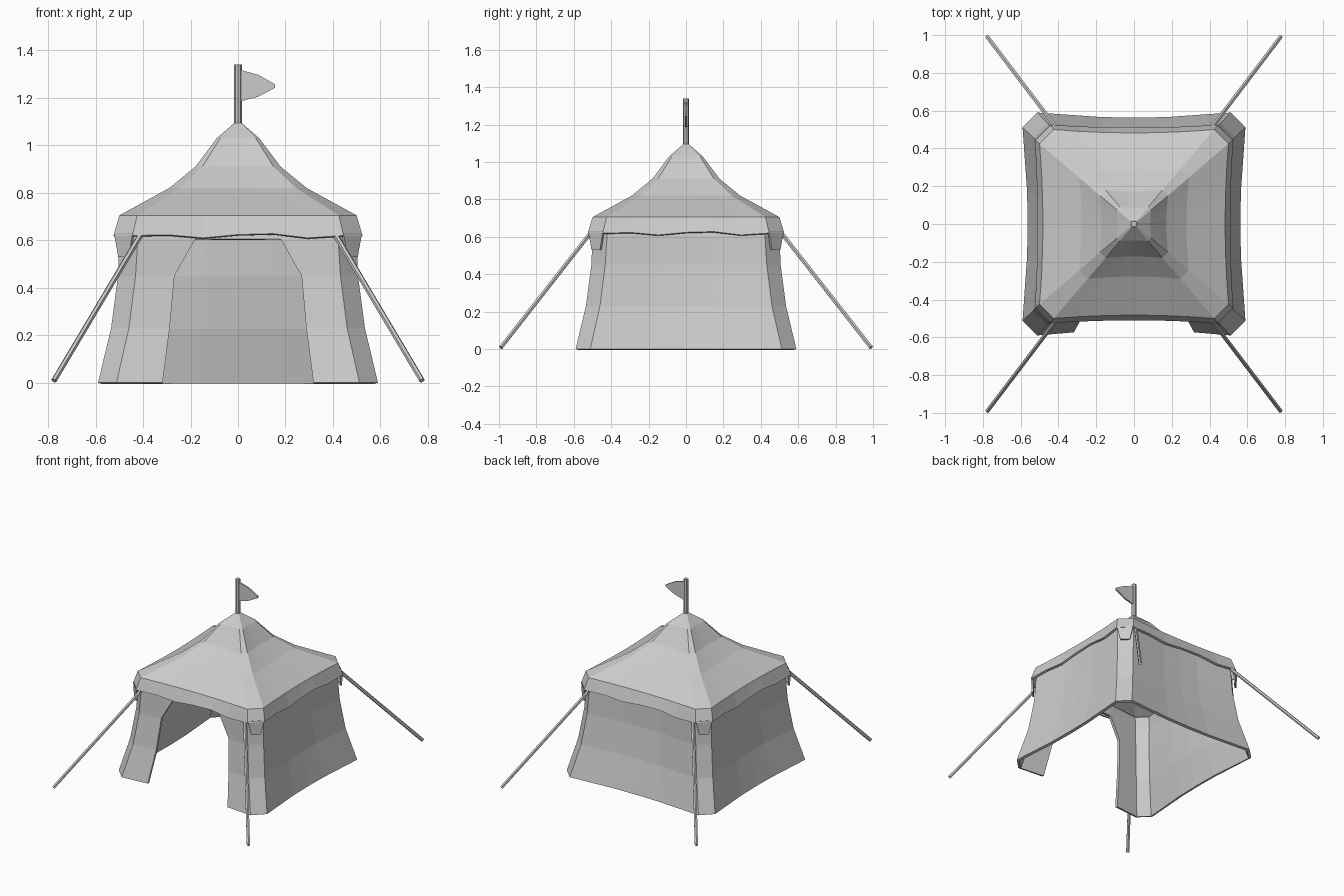
import bpy, bmesh, math
from mathutils import Vector, Matrix

if "Cube" in bpy.data.objects:
    bpy.data.objects.remove(bpy.data.objects["Cube"])


def make(name, verts, faces, thickness=0, offset=-1):
    me = bpy.data.meshes.new(name)
    me.from_pydata([tuple(v) for v in verts], [], faces)
    ob = bpy.data.objects.new(name, me)
    bpy.context.collection.objects.link(ob)
    if thickness:
        mod = ob.modifiers.new("thickness", 'SOLIDIFY')
        mod.thickness, mod.offset = thickness, offset
    return ob


def ring(h, c, z, sag, columns, wave=None):
    """Chamfered square with sides sagging inwards; columns(side) gives -1..1 positions."""
    pts = []
    for side in range(4):
        rot = Matrix.Rotation(side * math.pi / 2, 3, 'Z')
        for i, t in enumerate(columns(side)):
            dz = wave[i] if wave else 0
            pts.append(rot @ Vector((t * c, -(h - sag * (1 - t * t)), z + dz)))
    return pts


def loft(rings, skip=lambda row, col: False):
    n = len(rings[0])
    faces = [(r * n + i, r * n + (i + 1) % n, (r + 1) * n + (i + 1) % n, (r + 1) * n + i)
             for r in range(len(rings) - 1) for i in range(n) if not skip(r, i)]
    return [p for r in rings for p in r], faces


def rod(name, a, b, radius, sides):
    a, b = Vector(a), Vector(b)
    d = b - a
    bm = bmesh.new()
    bmesh.ops.create_cone(bm, cap_ends=True, segments=sides, radius1=radius, radius2=radius,
                          depth=d.length,
                          matrix=Matrix.Translation((a + b) / 2) @ d.to_track_quat('Z', 'Y').to_matrix().to_4x4())
    ob = make(name, [], [])
    bm.to_mesh(ob.data)
    bm.free()


# Walls: flared cloth with an arched doorway left open at the front
# (half width, corner start, height, door half width)
wall_rows = [(0.59, 0.512, 0, 0.318), (0.535, 0.46, 0.23, 0.288), (0.506, 0.432, 0.45, 0.268),
             (0.50, 0.422, 0.605, 0.18), (0.487, 0.41, 0.68, 0.17)]
rings = []
for h, c, z, door in wall_rows:
    rings.append(ring(h, c, z, 0.027,
                      lambda s: [-1, -door / c, 0, door / c, 1] if s == 0 else [-1, -0.34, 0, 0.34, 1]))
verts, faces = loft(rings, lambda row, col: row < 3 and col in (1, 2))
make("tent_walls", verts, faces, 0.02)

# Roof: concave pyramid with a wavy valance below the eave
cols = lambda s: [-1, -0.66, -0.33, 0, 0.33, 0.66, 1]
wave = [0, 0.003, -0.01, 0.004, 0.008, -0.01, 0]
roof_rows = [(0.525, 0.445, 0.62, 0.015), (0.50, 0.425, 0.705, 0.018), (0.29, 0.245, 0.82, 0.012),
             (0.18, 0.15, 0.91, 0.008), (0.09, 0.075, 1.03, 0.003), (0.015, 0.012, 1.095, 0)]
rings = [ring(h, c, z, sag, cols, wave if i == 0 else None)
         for i, (h, c, z, sag) in enumerate(roof_rows)]
verts, faces = loft(rings)
n = len(rings[0])
faces.append(tuple(range(len(verts) - n, len(verts))))
make("tent_roof", verts, faces, 0.015)

# Corner flaps and guy ropes
flap = [(0.46, -0.505, 0.53), (0.505, -0.46, 0.53), (0.523, -0.445, 0.63), (0.445, -0.523, 0.63)]
for k in range(4):
    rot = Matrix.Rotation(k * math.pi / 2, 3, 'Z')
    make(f"corner_flap_{k + 1}", [rot @ Vector(p) for p in flap], [(0, 1, 2, 3)], 0.012)
    sx, sy = (1 if k in (0, 1) else -1), (1 if k in (1, 2) else -1)
    rod(f"guy_rope_{k + 1}", (sx * 0.415, sy * 0.515, 0.615), (sx * 0.776, sy * 0.99, 0.008), 0.012, 6)

# Flag pole and pennant
rod("flag_pole", (0, 0, 1.07), (0, 0, 1.34), 0.016, 8)
pennant = [(0.01, 1.185), (0.085, 1.205), (0.157, 1.243), (0.157, 1.257), (0.085, 1.298), (0.01, 1.318)]
make("pennant", [(x, 0, z) for x, z in pennant], [(0, 1, 4, 5), (1, 2, 3, 4)], 0.012, 0)
